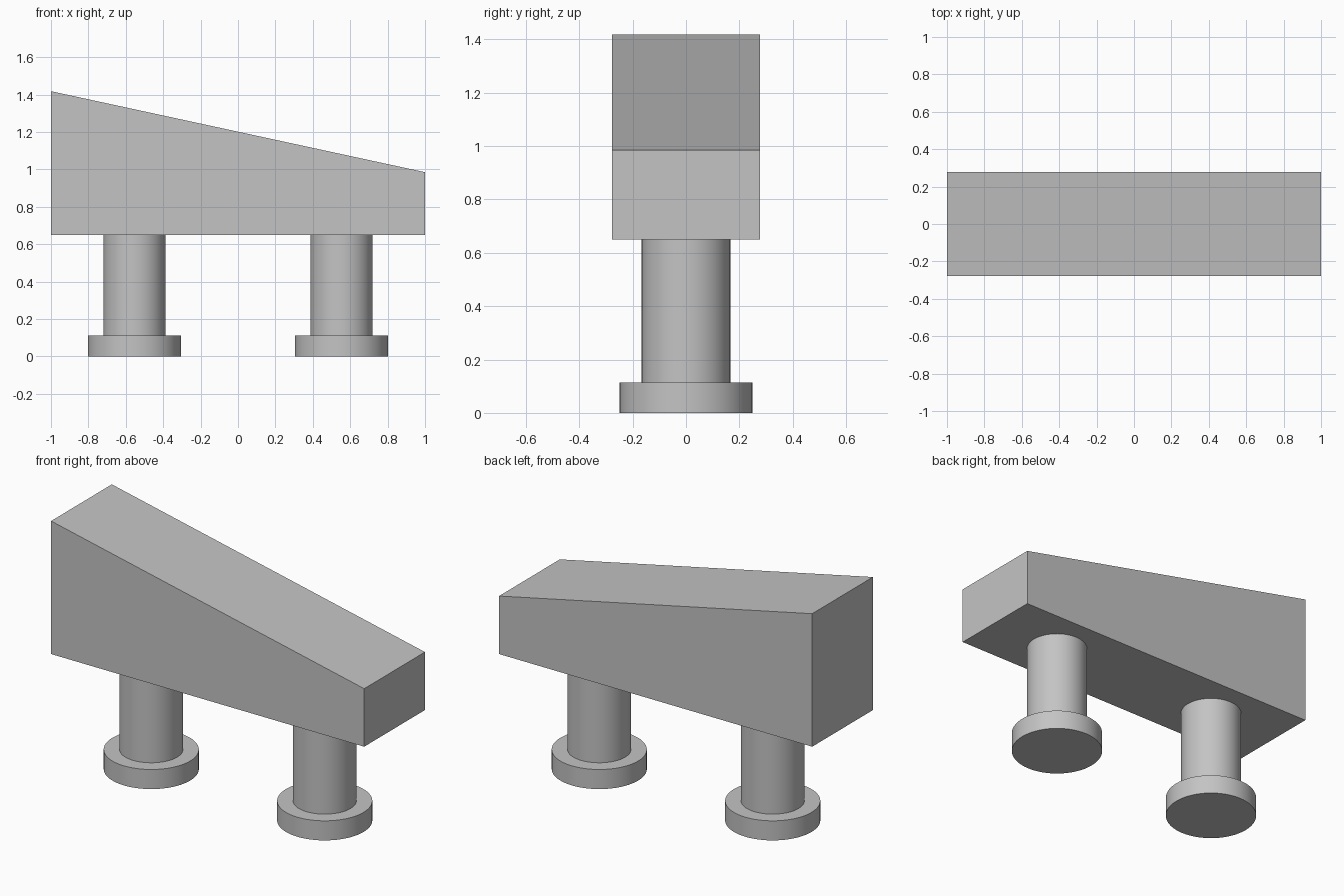
import bpy
import bmesh
import math

if "Cube" in bpy.data.objects:
    bpy.data.objects.remove(bpy.data.objects["Cube"], do_unlink=True)

GREY = (0.55, 0.55, 0.55, 1)
grey = bpy.data.materials.new("plain_grey")
grey.use_nodes = True
grey.diffuse_color = GREY
grey.node_tree.nodes["Principled BSDF"].inputs["Base Color"].default_value = GREY

BODY_BOTTOM = 0.65
BASE_TOP = 0.113


def sloped_block(name, profile, half_depth):
    """Extrude an x-z profile along y."""
    bm = bmesh.new()
    face = bm.faces.new([bm.verts.new((x, -half_depth, z)) for x, z in profile])
    result = bmesh.ops.extrude_face_region(bm, geom=[face])
    moved = [v for v in result["geom"] if isinstance(v, bmesh.types.BMVert)]
    bmesh.ops.translate(bm, verts=moved, vec=(0, 2 * half_depth, 0))
    bmesh.ops.recalc_face_normals(bm, faces=bm.faces)
    mesh = bpy.data.meshes.new(name)
    bm.to_mesh(mesh)
    bm.free()
    mesh.materials.append(grey)
    obj = bpy.data.objects.new(name, mesh)
    bpy.context.collection.objects.link(obj)


def cylinder(name, x, radius, bottom, top):
    bpy.ops.mesh.primitive_cylinder_add(
        vertices=64, radius=radius, depth=top - bottom,
        location=(x, 0, (bottom + top) / 2))
    obj = bpy.context.object
    obj.name = name
    obj.data.materials.append(grey)
    bpy.ops.object.shade_smooth_by_angle(angle=math.radians(30))


# Wedge-topped body, tall on the right side
sloped_block("body", [(-1, BODY_BOTTOM), (1, BODY_BOTTOM), (1, 0.985), (-1, 1.418)], 0.277)

# Two round legs, each on a wider foot
for side, x in (("left", 0.554), ("right", -0.554)):
    cylinder(side + "_leg", x, 0.166, BASE_TOP, BODY_BOTTOM)
    cylinder(side + "_foot", x, 0.249, 0, BASE_TOP)
